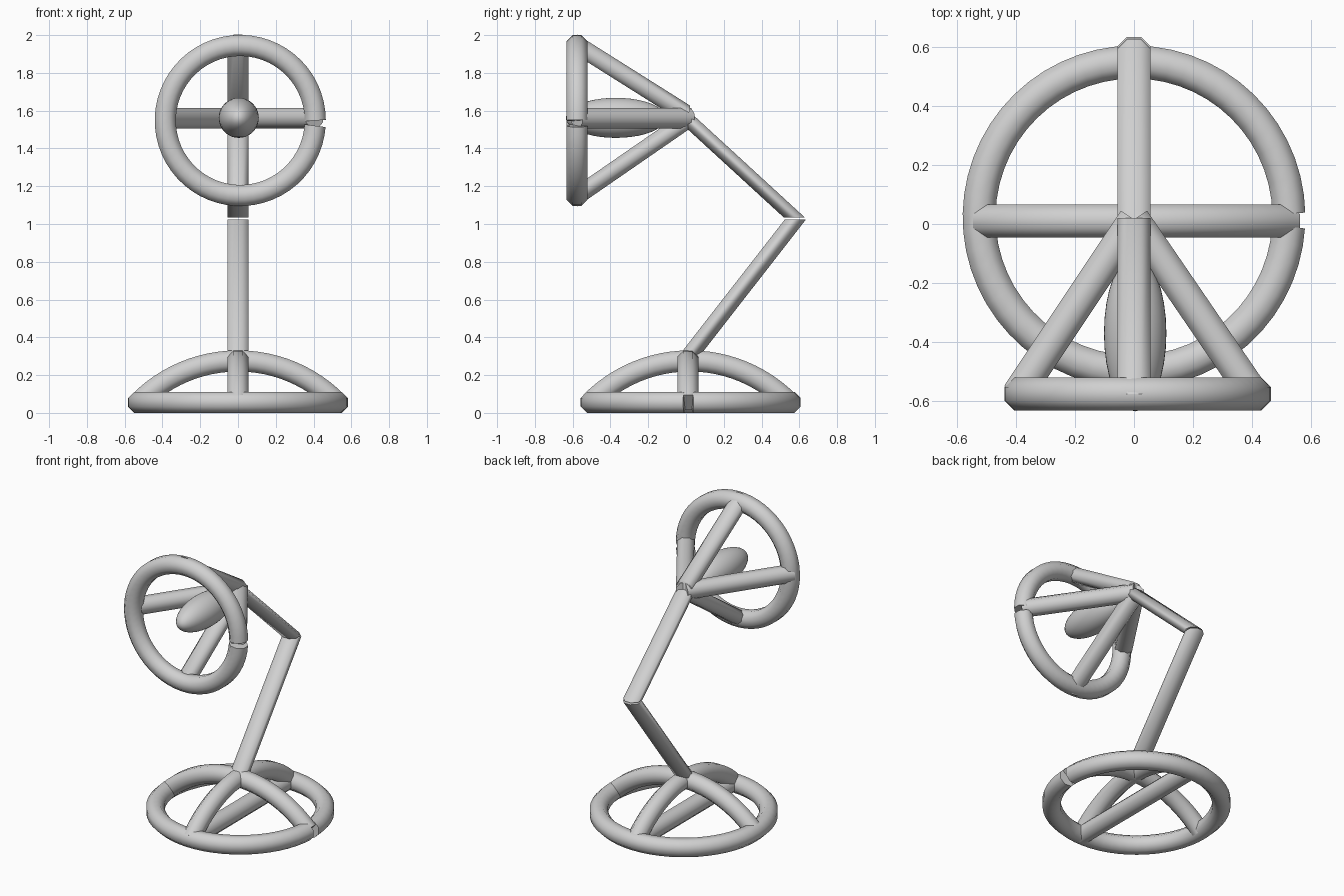
import bpy, bmesh, math
from mathutils import Vector as V

if "Cube" in bpy.data.objects:
    bpy.data.objects.remove(bpy.data.objects["Cube"])

R = 0.0605   # eight-sided tube, flats face the axes
grey = bpy.data.materials.new("light_grey")
grey.diffuse_color = (0.63, 0.63, 0.63, 1)
grey.use_nodes = True
grey.node_tree.nodes["Principled BSDF"].inputs["Base Color"].default_value = grey.diffuse_color


def finish(bm, name):
    bmesh.ops.recalc_face_normals(bm, faces=bm.faces)
    me = bpy.data.meshes.new(name)
    bm.to_mesh(me)
    bm.free()
    ob = bpy.data.objects.new(name, me)
    bpy.context.collection.objects.link(ob)
    me.materials.append(grey)
    bpy.ops.object.select_all(action='DESELECT')
    ob.select_set(True)
    bpy.context.view_layer.objects.active = ob
    bpy.ops.object.shade_smooth_by_angle(angle=math.radians(62))


def tube(name, pts, side, up=None, r=R):
    """Sweep an octagon along a flat path; a fixed 'up' gives slanted ends."""
    pts, side = [V(p) for p in pts], V(side)
    bm, rings = bmesh.new(), []
    for i, p in enumerate(pts):
        t = pts[min(i + 1, len(pts) - 1)] - pts[max(i - 1, 0)]
        u = V(up) if up else t.cross(side).normalized()
        ang = [math.pi / 8 + k * math.pi / 4 for k in range(8)]
        rings.append([bm.verts.new(p + r * (math.cos(a) * side + math.sin(a) * u)) for a in ang])
    for a, b in zip(rings, rings[1:]):
        for k in range(8):
            j = (k + 1) % 8
            bm.faces.new((a[k], a[j], b[j], b[k]))
    bm.faces.new(rings[0])
    bm.faces.new(rings[-1])
    finish(bm, name)


def circle(c, rad, axis2, a0, a1, n=56):
    """Points of a nearly closed ring with a small seam gap."""
    out = []
    for i in range(n + 1):
        a = a0 + (a1 - a0) * i / n
        out.append(V(c) + rad * (math.cos(a) * V((1, 0, 0)) + math.sin(a) * V(axis2)))
    return out


X, Y, Z = (1, 0, 0), (0, 1, 0), (0, 0, 1)

# base ring
tube("base_ring", circle((0, 0.024, 0.056), 0.526, Y, 0.02, 2 * math.pi - 0.062), Z)

# base arches
half, rise = 0.525, 0.22
rad = (half ** 2 + rise ** 2) / (2 * rise)
amax = math.asin(half / rad)
arc = [(rad * math.sin(a), 0.055 + rise - rad + rad * math.cos(a))
       for a in [amax * (i / 12 - 1) for i in range(25)]]
tube("base_arch_sideways", [(h, 0.01, z) for h, z in arc], Y)
tube("base_arch_lengthways", [(0, h + 0.02, z) for h, z in arc], X)
tube("base_crossbar", [(0, -0.505, 0.056), (0, 0.545, 0.056)], X)

# arms, with level ends
tube("lower_arm", [(0, 0.0, 0.28), (0, 0.58, 1.025)], X, Y)
tube("upper_arm", [(0, 0.573, 1.035), (0, -0.01, 1.57)], X, Y)

# lampshade ring
tube("shade_ring", circle((0.012, -0.577, 1.548), 0.397, Z, 0.0, 2 * math.pi - 0.07), Y)

# lampshade spokes
for n, z in (("top", 1.948), ("bottom", 1.148)):
    tube("shade_spoke_" + n, [(0, 0.02, 1.572 if n == "top" else 1.56), (0, -0.577, z)], X, Z)
for n, x in (("left", -0.395), ("right", 0.405)):
    tube("shade_spoke_" + n, [(0, 0.015, 1.56), (x, -0.577, 1.56)], Z, r=0.058)

# bulb
bm = bmesh.new()
bmesh.ops.create_uvsphere(bm, u_segments=32, v_segments=20, radius=1)
bmesh.ops.scale(bm, vec=(0.106, 0.265, 0.106), verts=bm.verts)
bmesh.ops.translate(bm, vec=(0.004, -0.371, 1.562), verts=bm.verts)
finish(bm, "bulb")
